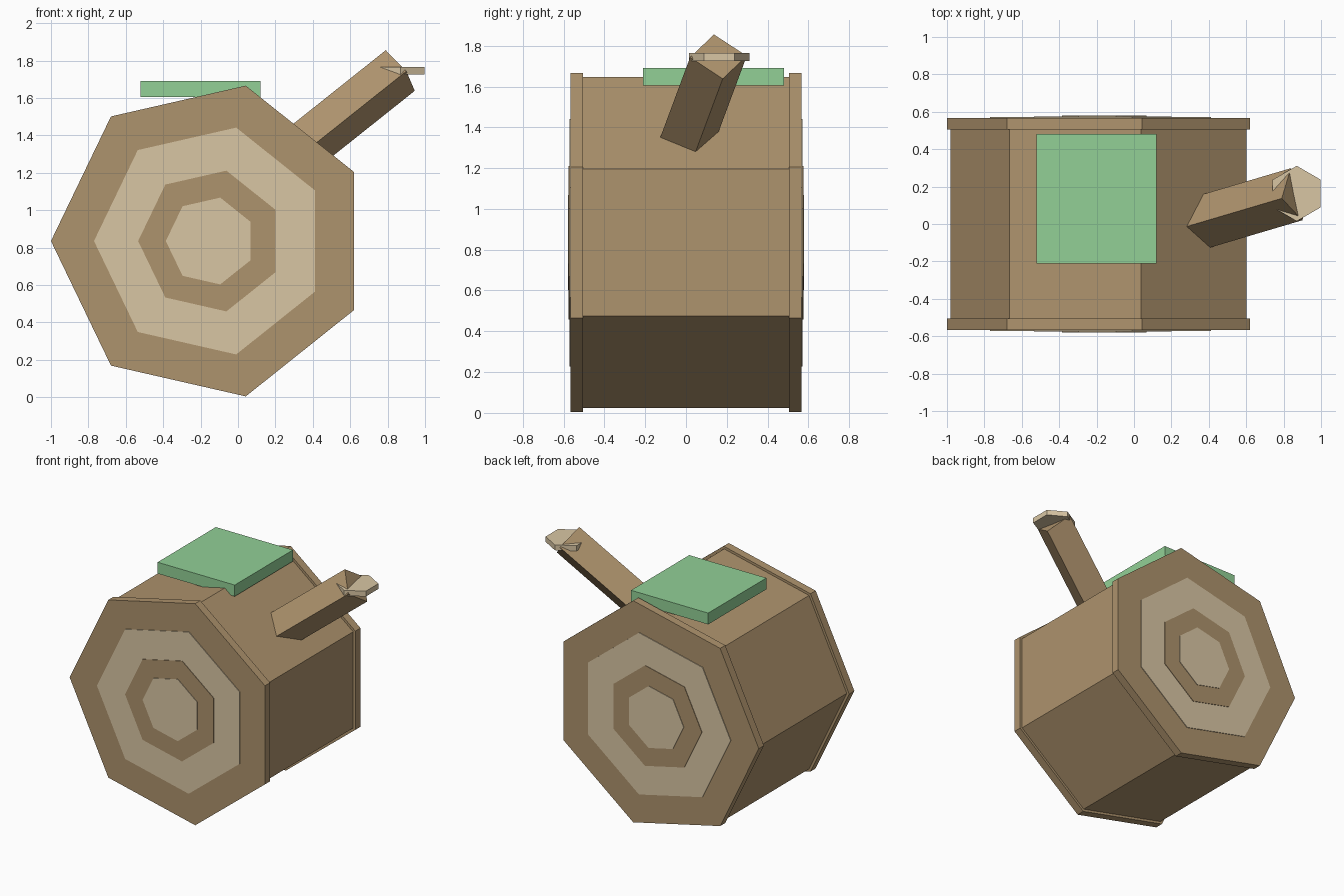
import bpy, bmesh, math
from mathutils import Vector

if "Cube" in bpy.data.objects:
    bpy.data.objects.remove(bpy.data.objects["Cube"])


def srgb(r, g, b):
    return [((c / 255 + 0.055) / 1.055) ** 2.4 for c in (r, g, b)] + [1.0]


def material(name, rgb):
    m = bpy.data.materials.new(name)
    m.diffuse_color = srgb(*rgb)
    m.use_nodes = True
    m.node_tree.nodes["Principled BSDF"].inputs["Base Color"].default_value = m.diffuse_color
    return m


BARK = material("bark brown", (174, 147, 109))
WOOD = material("pale wood", (217, 198, 164))
MOSS = material("moss green", (146, 208, 150))


def prism(name, base, offset, mat):
    """Extrude a closed polygon along an offset vector."""
    bm = bmesh.new()
    a = [bm.verts.new(Vector(p)) for p in base]
    b = [bm.verts.new(Vector(p) + Vector(offset)) for p in base]
    n = len(a)
    bm.faces.new(a)
    bm.faces.new(b[::-1])
    for i in range(n):
        bm.faces.new((a[i], b[i], b[(i + 1) % n], a[(i + 1) % n]))
    bmesh.ops.recalc_face_normals(bm, faces=bm.faces[:])
    me = bpy.data.meshes.new(name)
    bm.to_mesh(me)
    bm.free()
    me.materials.append(mat)
    ob = bpy.data.objects.new(name, me)
    bpy.context.collection.objects.link(ob)
    return ob


CX, CZ = -0.148, 0.835


def heptagon(name, radius, y0, y1, mat):
    """Seven-sided slab across the log axis, one corner pointing to -x."""
    pts = []
    for i in range(7):
        t = math.pi + i * math.tau / 7
        pts.append((CX + radius * math.cos(t), y0, CZ + radius * math.sin(t)))
    return prism(name, pts, (0, y1 - y0, 0), mat)


# Log body
heptagon("log_body", 0.832, -0.51, 0.51, BARK)

# Bark rims and growth rings on both ends
for side, s in (("front", -1), ("back", 1)):
    heptagon(side + "_rim", 0.852, s * 0.505, s * 0.566, BARK)
    heptagon(side + "_outer_ring", 0.622, s * 0.563, s * 0.571, WOOD)
    heptagon(side + "_inner_ring", 0.386, s * 0.567, s * 0.575, BARK)
    heptagon(side + "_heart", 0.238, s * 0.571, s * 0.579, WOOD)

# Moss patch on top
prism("moss_patch",
      [(-0.52, -0.21, 1.605), (0.12, -0.21, 1.605),
       (0.12, 0.48, 1.605), (-0.52, 0.48, 1.605)],
      (0, 0, 0.085), MOSS)

# Square branch stub, sunk into the log
prism("branch",
      [(0.79, 0.137, 1.855), (0.90, 0.02, 1.743),
       (0.945, 0.18, 1.638), (0.838, 0.298, 1.75)],
      Vector((-0.49, -0.145, -0.39)) * 1.25, BARK)

# Hexagonal shelf at the branch tip
hexagon = [(0.87 + 0.148 * math.sin(i * math.tau / 6),
            0.163 + 0.148 * math.cos(i * math.tau / 6), 1.725) for i in range(6)]
prism("branch_shelf", hexagon, (0, 0, 0.04), WOOD)
